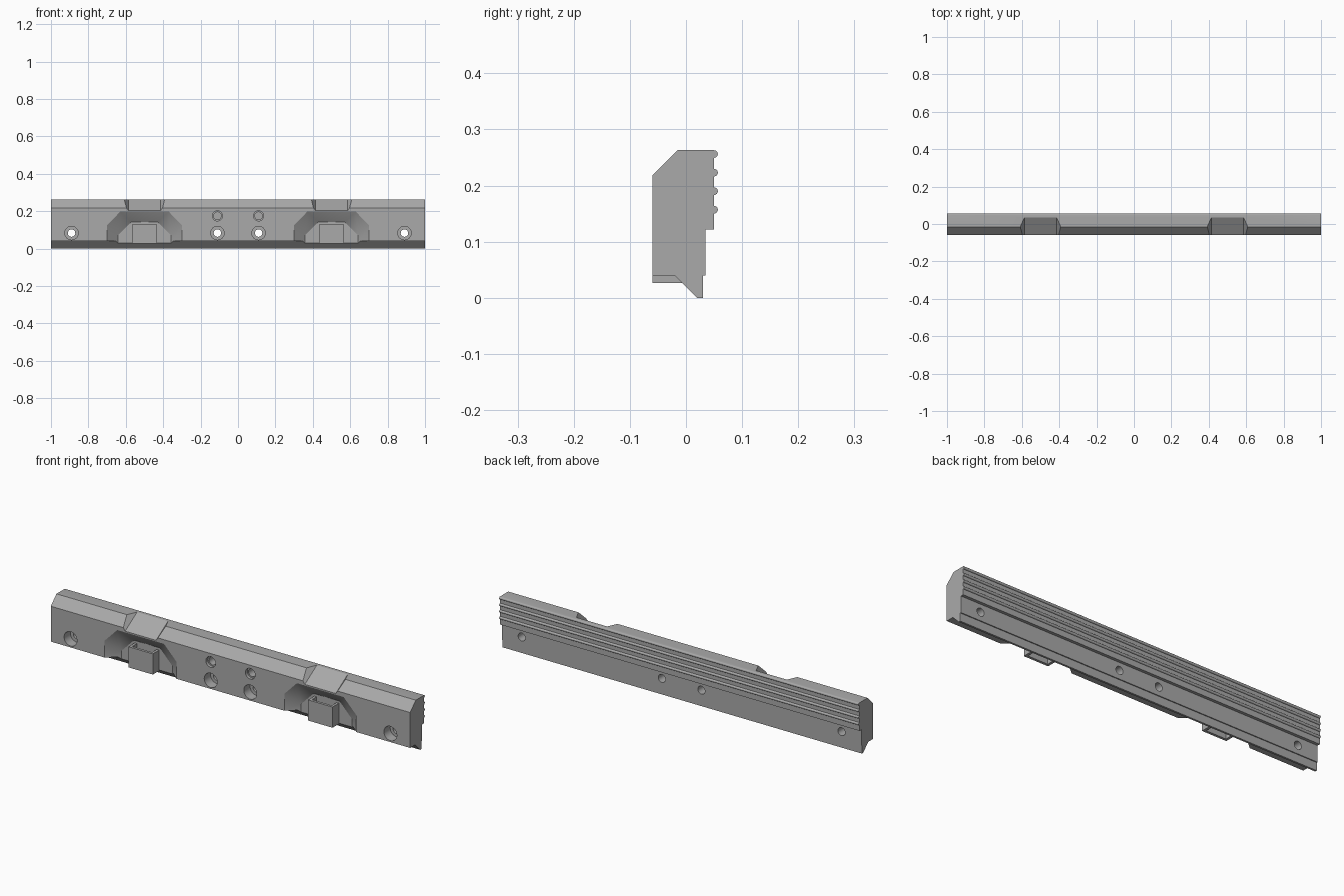
import bpy, bmesh, math
from mathutils import Matrix

cube = bpy.data.objects.get("Cube")
if cube:
    bpy.data.objects.remove(cube, do_unlink=True)

grey = bpy.data.materials.new("plain grey")
grey.use_nodes = True
grey.diffuse_color = (0.4, 0.4, 0.4, 1)
grey.node_tree.nodes["Principled BSDF"].inputs["Base Color"].default_value = (0.4, 0.4, 0.4, 1)


def finish(name, bm):
    bmesh.ops.recalc_face_normals(bm, faces=bm.faces)
    mesh = bpy.data.meshes.new(name)
    bm.to_mesh(mesh)
    bm.free()
    mesh.materials.append(grey)
    ob = bpy.data.objects.new(name, mesh)
    bpy.context.collection.objects.link(ob)
    return ob


def loft(name, ring_a, ring_b):
    """Solid between two matching rings of points."""
    bm = bmesh.new()
    a = [bm.verts.new(p) for p in ring_a]
    b = [bm.verts.new(p) for p in ring_b]
    bm.faces.new(a)
    bm.faces.new(b)
    for i in range(len(a)):
        j = (i + 1) % len(a)
        bm.faces.new((a[i], a[j], b[j], b[i]))
    return finish(name, bm)


def cylinder(name, x, z, radius, y0, y1):
    bm = bmesh.new()
    bmesh.ops.create_cone(bm, cap_ends=True, segments=32, radius1=radius, radius2=radius,
                          depth=y1 - y0,
                          matrix=Matrix.Translation((x, (y0 + y1) / 2, z))
                          @ Matrix.Rotation(math.pi / 2, 4, 'X'))
    return finish(name, bm)


def cut(target, cutter):
    cutter.hide_render = True
    mod = target.modifiers.new("cut", 'BOOLEAN')
    mod.operation = 'DIFFERENCE'
    mod.solver = 'EXACT'
    mod.object = cutter
    bpy.context.view_layer.objects.active = target
    bpy.ops.object.modifier_apply(modifier=mod.name)
    bpy.data.objects.remove(cutter, do_unlink=True)


# Rail body: side profile with four round ribs down the back
rib = 0.0068
profile = [(0.02, 0), (-0.02, 0.04), (-0.06, 0.04), (-0.06, 0.218), (-0.015, 0.263)]
for z in (0.2562, 0.223, 0.19, 0.157):
    for k in range(9):
        t = math.pi / 2 - math.pi * k / 8
        profile.append((0.05 + rib * math.cos(t), z + rib * math.sin(t)))
profile += [(0.05, 0.122), (0.035, 0.122), (0.035, 0.04), (0.03, 0.04), (0.03, 0)]
body = loft("rail_body", [(-1, y, z) for y, z in profile], [(1, y, z) for y, z in profile])


def pocket_ring(cx, y, side, shoulder, flat, top):
    half = [(side, -0.1), (side, shoulder), (flat, top)]
    pts = half + [(-x, z) for x, z in reversed(half)]
    return [(cx + x, y, z) for x, z in pts]


for cx in (-0.5, 0.5):
    # Front pocket with sloping walls, open at the bottom
    d = 0.2
    inner = (0.142, 0.07, 0.072, 0.142)
    outer = (0.2, 0.125, 0.13, 0.197)
    wide = [o + d * (o - i) for i, o in zip(inner, outer)]
    cut(body, loft("pocket_cutter", pocket_ring(cx, -0.01, *inner),
                   pocket_ring(cx, -0.07, *wide)))

    # Sloped notch in the top edge
    slope = (0.263 - 0.203) / 0.095

    def notch(half, lift):
        ends = [(-0.16, 0.203 - 0.1 * slope), (0.135, 0.263 + 0.1 * slope)]
        (y0, z0), (y1, z1) = [(y - lift * 0.53, z + lift * 0.85) for y, z in ends]
        return [(cx - half, y0, z0), (cx + half, y0, z0),
                (cx + half, y1, z1), (cx - half, y1, z1)]
    cut(body, loft("notch_cutter", notch(0.086, 0), notch(0.186, 0.12)))

# Counterbored through holes
for x in (-0.89, -0.11, 0.11, 0.89):
    cut(body, cylinder("bore_cutter", x, 0.083, 0.036, -0.1, -0.01))
    cut(body, cylinder("hole_cutter", x, 0.083, 0.02, -0.05, 0.1))

# Blind stepped holes
for x in (-0.11, 0.11):
    cut(body, cylinder("bore_cutter", x, 0.175, 0.027, -0.1, -0.045))
    cut(body, cylinder("hole_cutter", x, 0.175, 0.02, -0.06, 0.02))

# Clip loops standing in the pockets, open above and below
for side, cx in (("right", -0.5), ("left", 0.5)):
    w, t = 0.068, 0.013
    plan = [(-w, -0.005), (-w, -0.06), (w, -0.06), (w, -0.005),
            (w - t, -0.005), (w - t, -0.06 + t), (t - w, -0.06 + t), (t - w, -0.005)]
    loft(side + "_clip_loop", [(cx + x, y, 0.026) for x, y in plan],
         [(cx + x, y, 0.13) for x, y in plan])

# Smooth the round surfaces, keep edges sharp
bpy.ops.object.select_all(action='DESELECT')
body.select_set(True)
bpy.context.view_layer.objects.active = body
bpy.ops.object.shade_smooth_by_angle(angle=math.radians(30))
